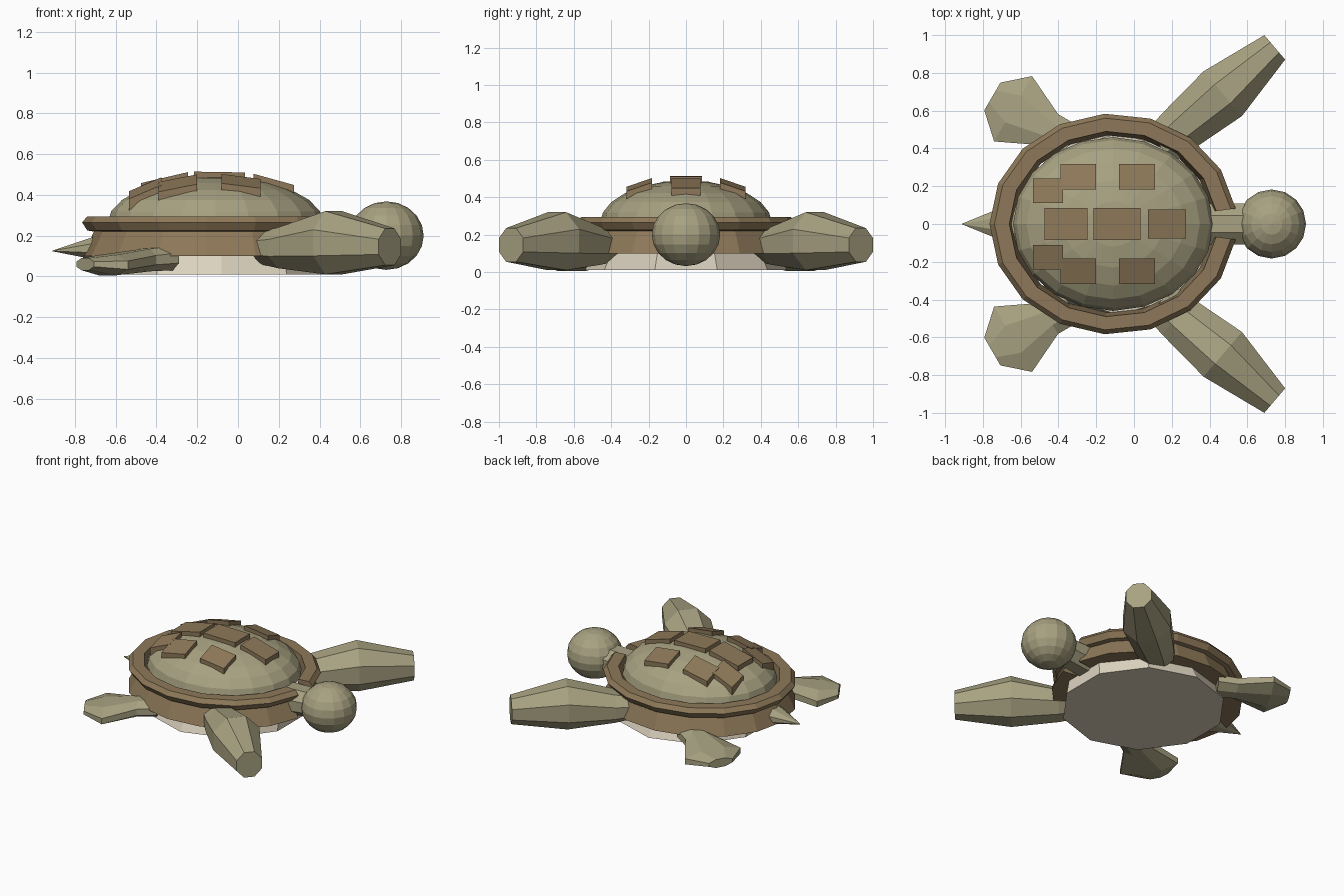
import bpy, bmesh, math
from mathutils import Vector

if "Cube" in bpy.data.objects:
    bpy.data.objects.remove(bpy.data.objects["Cube"])


def material(name, rgb):
    m = bpy.data.materials.new(name)
    m.diffuse_color = (*rgb, 1)
    m.use_nodes = True
    m.node_tree.nodes["Principled BSDF"].inputs["Base Color"].default_value = m.diffuse_color
    return m


SKIN = material("skin", (0.39, 0.36, 0.22))
BROWN = material("shell_brown", (0.27, 0.19, 0.10))
CREAM = material("belly_cream", (0.72, 0.65, 0.52))
CX = -0.11                       # shell centre along x


def finish(name, bm, mat):
    bmesh.ops.recalc_face_normals(bm, faces=bm.faces)
    me = bpy.data.meshes.new(name)
    bm.to_mesh(me)
    bm.free()
    ob = bpy.data.objects.new(name, me)
    me.materials.append(mat)
    bpy.context.collection.objects.link(ob)
    return ob


def loft(name, rings, mat):
    """Skin a list of closed rings of points and cap both ends."""
    bm = bmesh.new()
    vs = [[bm.verts.new(p) for p in r] for r in rings]
    n = len(vs[0])
    for a, b in zip(vs, vs[1:]):
        for i in range(n):
            j = (i + 1) % n
            bm.faces.new((a[i], a[j], b[j], b[i]))
    bm.faces.new(vs[0])
    bm.faces.new(vs[-1])
    return finish(name, bm, mat)


def limb(name, stations, direction, side, mat):
    """Octagonal limb; each station is x, y, z, half width, half height."""
    across = Vector((direction[1], -direction[0], 0)).normalized()
    rings = []
    for x, y, z, w, h in stations:
        ring = []
        for i in range(8):
            t = math.tau * (i + 0.5) / 8
            k = 1 / math.cos(math.pi / 8)
            p = Vector((x, y, z)) + across * w * k * math.cos(t) + Vector((0, 0, h * k * math.sin(t)))
            p.y *= side
            ring.append(p)
        rings.append(ring)
    return loft(name, rings, mat)


def ellipsoid(name, centre, radii, seg, rings, mat, half=False):
    bm = bmesh.new()
    bmesh.ops.create_uvsphere(bm, u_segments=seg, v_segments=rings, radius=1)
    if half:
        bmesh.ops.bisect_plane(bm, geom=bm.verts[:] + bm.edges[:] + bm.faces[:], dist=1e-4,
                               plane_co=(0, 0, 0), plane_no=(0, 0, -1), clear_outer=True)
        bmesh.ops.holes_fill(bm, edges=[e for e in bm.edges if e.is_boundary], sides=0)
    for v in bm.verts:
        v.co = Vector((centre[i] + radii[i] * v.co[i] for i in range(3)))
    return finish(name, bm, mat)


# Shell dome
DOME_Z, RX, RY, RZ = 0.26, 0.53, 0.46, 0.23
ellipsoid("shell_dome", (CX, 0, DOME_Z), (RX, RY, RZ), 20, 12, SKIN, half=True)

# Shell rim and skirt: one profile swept round an oval, left open at the neck
profile = [(1.0, .10), (.91, .22), (.96, .225), (1.0, .265), (.96, .295), (.84, .295), (.80, .10)]
rings = []
for i in range(17):
    t = math.radians(8 + 344 * i / 16)
    rings.append([(CX + .655 * f * math.cos(t), .585 * f * math.sin(t), z) for f, z in profile])
loft("shell_rim", rings, BROWN)

# Belly plate
rings = []
for z, rx, ry in ((.01, .54, .54), (.13, .53, .48)):
    rings.append([(-.08 + rx * math.cos(math.tau * (i + .5) / 10),
                   ry * math.sin(math.tau * (i + .5) / 10), z) for i in range(10)])
loft("belly_plate", rings, CREAM)


# Raised shell plates lying on the dome's tangent planes
def shell_plate(x, y, sx, sy):
    u, v = (x - CX) / RX, y / RY
    w = math.sqrt(1 - u * u - v * v)
    zc = DOME_Z + RZ * w
    gx, gy = -RZ * u / (RX * w), -RZ * v / (RY * w)
    rings = []
    for dz in (-.035, .022):
        rings.append([(x + a * sx / 2, y + b * sy / 2, zc + gx * a * sx / 2 + gy * b * sy / 2 + dz)
                      for a, b in ((-1, -1), (1, -1), (1, 1), (-1, 1))])
    loft("shell_plate", rings, BROWN)


for x, sx, sy in ((-.36, .23, .17), (-.09, .25, .17), (.175, .20, .155)):
    shell_plate(x, 0, sx, sy)
for x, y, sx, sy in ((-.295, .25, .19, .135), (.015, .25, .19, .135), (-.455, .175, .16, .13)):
    for s in (1, -1):
        shell_plate(x, s * y, sx, sy)

# Head, neck and tail
ellipsoid("head", (.728, 0, .20), (.183, .183, .168), 16, 10, SKIN)


def ring_x(x, z, r, rz, n=8):
    return [(x, r * math.cos(math.tau * (i + .5) / n), z + rz * math.sin(math.tau * (i + .5) / n))
            for i in range(n)]


loft("neck", [ring_x(.28, .17, .12, .11), ring_x(.66, .20, .115, .09)], SKIN)
loft("tail", [ring_x(-.62, .145, .13, .085), ring_x(-.91, .125, .002, .002)], SKIN)

# Flippers and hind feet, mirrored across the body
front = [(.14, .41, .14, .11, .08), (.23, .49, .14, .125, .10),
         (.47, .69, .165, .156, .155), (.745, .935, .145, .085, .09)]
hind = [(-.34, .43, .09, .10, .06), (-.45, .50, .08, .095, .055),
        (-.64, .61, .055, .20, .05), (-.75, .675, .06, .085, .03)]
for s, label in ((1, "left"), (-1, "right")):
    limb(label + "_front_flipper", front, (.76, .65), s, SKIN)
    limb(label + "_hind_flipper", hind, (-.86, .5), s, SKIN)
